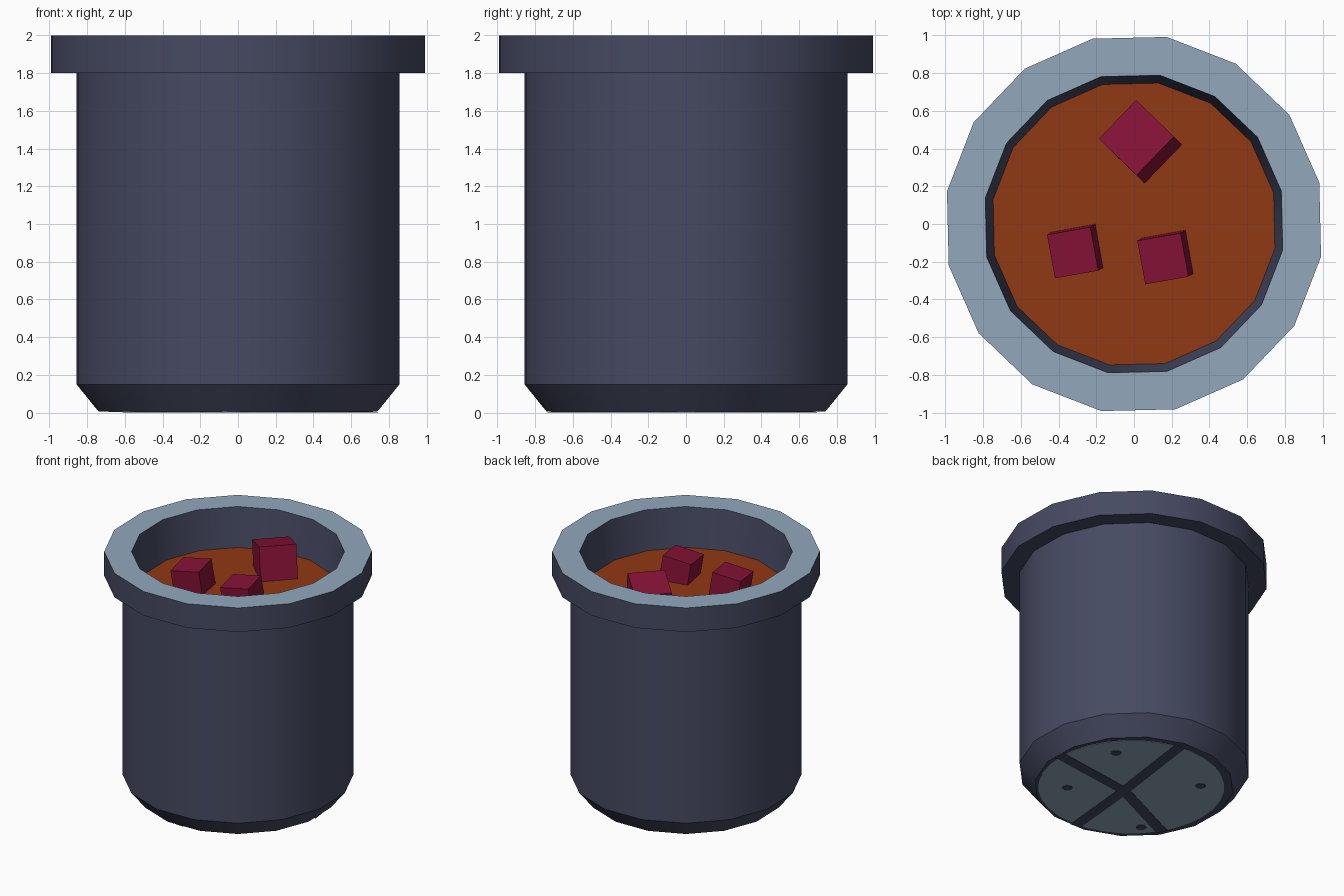
import bpy, bmesh, math
from mathutils import Matrix, Vector

if "Cube" in bpy.data.objects:
    bpy.data.objects.remove(bpy.data.objects["Cube"])


def srgb(r, g, b):
    def f(c):
        c /= 255
        return c / 12.92 if c <= 0.04045 else ((c + 0.055) / 1.055) ** 2.4
    return (f(r), f(g), f(b), 1)


def material(name, rgb):
    m = bpy.data.materials.new(name)
    m.diffuse_color = srgb(*rgb)
    m.use_nodes = True
    m.node_tree.nodes["Principled BSDF"].inputs["Base Color"].default_value = m.diffuse_color
    return m


SLATE = material("dark slate", (70, 74, 98))
PALE = material("pale blue grey", (146, 169, 188))
STEW = material("burnt orange", (145, 56, 20))
MEAT = material("deep crimson", (134, 18, 54))

SIDES = 16
PHASE = math.radians(12.6)


def finish(bm, name, mats, smooth=False):
    bmesh.ops.recalc_face_normals(bm, faces=bm.faces)
    me = bpy.data.meshes.new(name)
    bm.to_mesh(me)
    bm.free()
    ob = bpy.data.objects.new(name, me)
    for m in mats:
        me.materials.append(m)
    bpy.context.collection.objects.link(ob)
    if smooth:
        bpy.ops.object.select_all(action='DESELECT')
        ob.select_set(True)
        bpy.context.view_layer.objects.active = ob
        bpy.ops.object.shade_smooth_by_angle(angle=math.radians(35))
    return ob


def ring(bm, r, z):
    return [bm.verts.new((r * math.cos(PHASE + i * math.tau / SIDES),
                          r * math.sin(PHASE + i * math.tau / SIDES), z))
            for i in range(SIDES)]


# Pot: lathed profile from base, up the outside, over the rim, down inside
profile = [(0.75, 0.006), (0.868, 0.15), (0.868, 1.8), (1.006, 1.8),
           (1.006, 2.0), (0.80, 2.0), (0.755, 1.66)]
bm = bmesh.new()
rings = [ring(bm, r, z) for r, z in profile]
for a, b in zip(rings, rings[1:]):
    for i in range(SIDES):
        j = (i + 1) % SIDES
        bm.faces.new((a[i], a[j], b[j], b[i]))
bm.faces.new(rings[0])
bm.faces.new(rings[-1])
for f in bm.faces:  # pale top of the rim
    f.material_index = 1 if f.calc_center_median().z > 1.99 else 0
finish(bm, "pot", [SLATE, PALE], True)

# Filling surface
bm = bmesh.new()
bm.faces.new(ring(bm, 0.758, 1.68))
ob = finish(bm, "filling", [STEW])
if ob.data.polygons[0].normal.z < 0:
    ob.data.flip_normals()


# Floating chunks: position, size, rotation matrix
def chunk(name, loc, size, rot):
    bm = bmesh.new()
    bmesh.ops.create_cube(bm, size=size,
                          matrix=Matrix.Translation(loc) @ rot)
    finish(bm, name, [MEAT])


R = lambda deg, axis: Matrix.Rotation(math.radians(deg), 4, axis)
chunk("chunk_back", (0.035, 0.435, 1.77), 0.285,
      R(13, Vector((-1, -1, 0))) @ R(46, 'Z'))
for name, x, y in (("chunk_left", -0.31, -0.143), ("chunk_right", 0.168, -0.175)):
    chunk(name, (x, y, 1.745), 0.235, R(10, 'Z') @ R(-8, 'Y') @ R(3, 'X'))


# Painted base: pale disc, dark cross and dots
def base_point(u, v):
    return Vector(((v - u) / math.sqrt(2), (u + v) / math.sqrt(2), 0))


def disc(bm, p, r, z, h, n):
    bmesh.ops.create_cone(bm, cap_ends=True, segments=n, radius1=r, radius2=r,
                          depth=h, matrix=Matrix.Translation((p.x, p.y, z)))


bm = bmesh.new()
disc(bm, base_point(-0.02, 0), 0.70, 0.005, 0.004, 32)
finish(bm, "base_disc", [PALE])

bm = bmesh.new()
centre = base_point(-0.08, -0.05)
for u, v in ((-0.5, 0.5), (0.38, 0.55), (0.14, -0.66), (-0.47, -0.52)):
    end = base_point(u, v)
    d = end - centre
    mid = (centre + end) / 2
    bmesh.ops.create_cube(bm, size=1, matrix=Matrix.Translation((mid.x, mid.y, 0.002))
                          @ Matrix.Rotation(math.atan2(d.y, d.x), 4, 'Z')
                          @ Matrix.Diagonal((d.length + 0.06, 0.09, 0.004, 1)))
for u, v in ((-0.09, 0.52), (-0.50, 0.03), (0.50, -0.03), (0.0, -0.61)):
    disc(bm, base_point(u, v), 0.04, 0.002, 0.004, 8)
finish(bm, "base_cross_and_dots", [SLATE])
